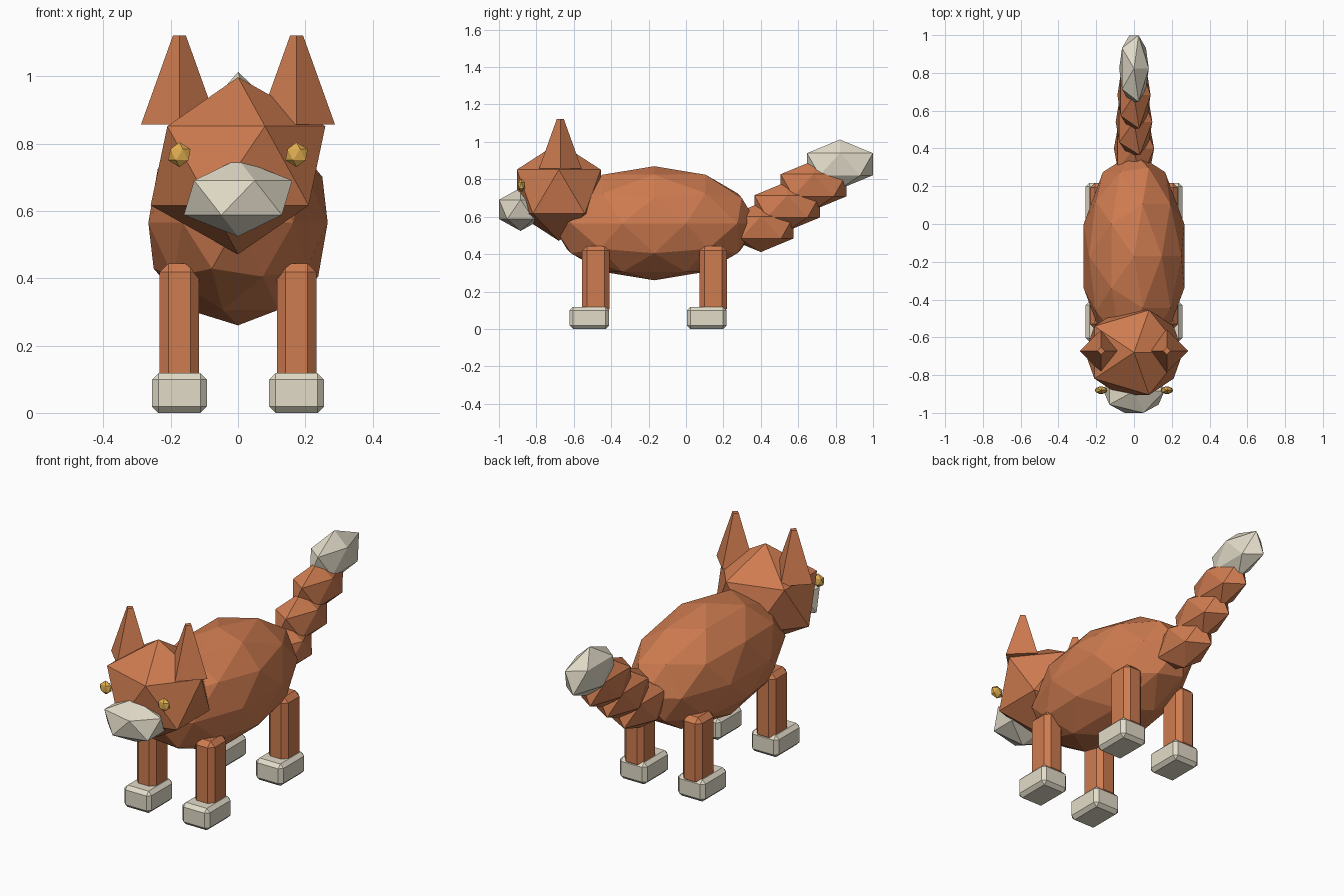
import bpy

if "Cube" in bpy.data.objects:
    bpy.data.objects.remove(bpy.data.objects["Cube"])


def material(name, color):
    m = bpy.data.materials.new(name)
    m.diffuse_color = (*color, 1)
    m.use_nodes = True
    m.node_tree.nodes["Principled BSDF"].inputs["Base Color"].default_value = m.diffuse_color
    return m


FUR = material("orange_fur", (0.62, 0.20, 0.08))
CREAM = material("cream_fur", (0.76, 0.71, 0.58))
GOLD = material("gold", (0.75, 0.42, 0.08))


def finish(name, mat):
    ob = bpy.context.object
    ob.name = name
    ob.data.materials.append(mat)
    return ob


def ball(name, loc, radii, mat, detail=1):
    bpy.ops.mesh.primitive_ico_sphere_add(subdivisions=detail, radius=1, location=loc)
    ob = finish(name, mat)
    ob.scale = radii
    return ob


def block(name, loc, size, bevel, mat):
    bpy.ops.mesh.primitive_cube_add(size=1, location=loc)
    ob = finish(name, mat)
    ob.scale = size
    bpy.ops.object.transform_apply(location=False, rotation=False, scale=True)
    mod = ob.modifiers.new("bevel", 'BEVEL')
    mod.width = bevel
    mod.segments = 1
    return ob


# Body, head and muzzle
ball("body", (0, -0.17, 0.565), (0.28, 0.55, 0.305), FUR, 2)
ball("head", (0, -0.68, 0.734), (0.29, 0.264, 0.263), FUR)
ball("muzzle", (0, -0.885, 0.639), (0.18, 0.135, 0.115), CREAM)

# Tail segments rising to a pale tip
for i in range(4):
    tip = i == 3
    ball("tail_tip" if tip else f"tail_segment_{i + 1}",
         (0, 0.40 + 0.141 * i, 0.543 + 0.1125 * i),
         (0.119 - 0.0105 * i, 0.207, 0.132), CREAM if tip else FUR)

for side, s in (("left", -1), ("right", 1)):
    # Ears and eyes
    bpy.ops.mesh.primitive_cone_add(vertices=4, radius1=0.114, radius2=0.019, depth=0.265,
                                    location=(s * 0.174, -0.672, 0.989))
    finish(f"ear_{side}", FUR)
    ball(f"eye_{side}", (s * 0.174, -0.88, 0.767), (0.037, 0.022, 0.037), GOLD)

    # Legs and paws
    for end, y in (("front", -0.483), ("back", 0.145)):
        block(f"{end}_leg_{side}", (s * 0.174, y, 0.262), (0.117, 0.146, 0.364), 0.026, FUR)
        block(f"{end}_paw_{side}", (s * 0.174, y - 0.034, 0.059), (0.163, 0.213, 0.118), 0.019, CREAM)
